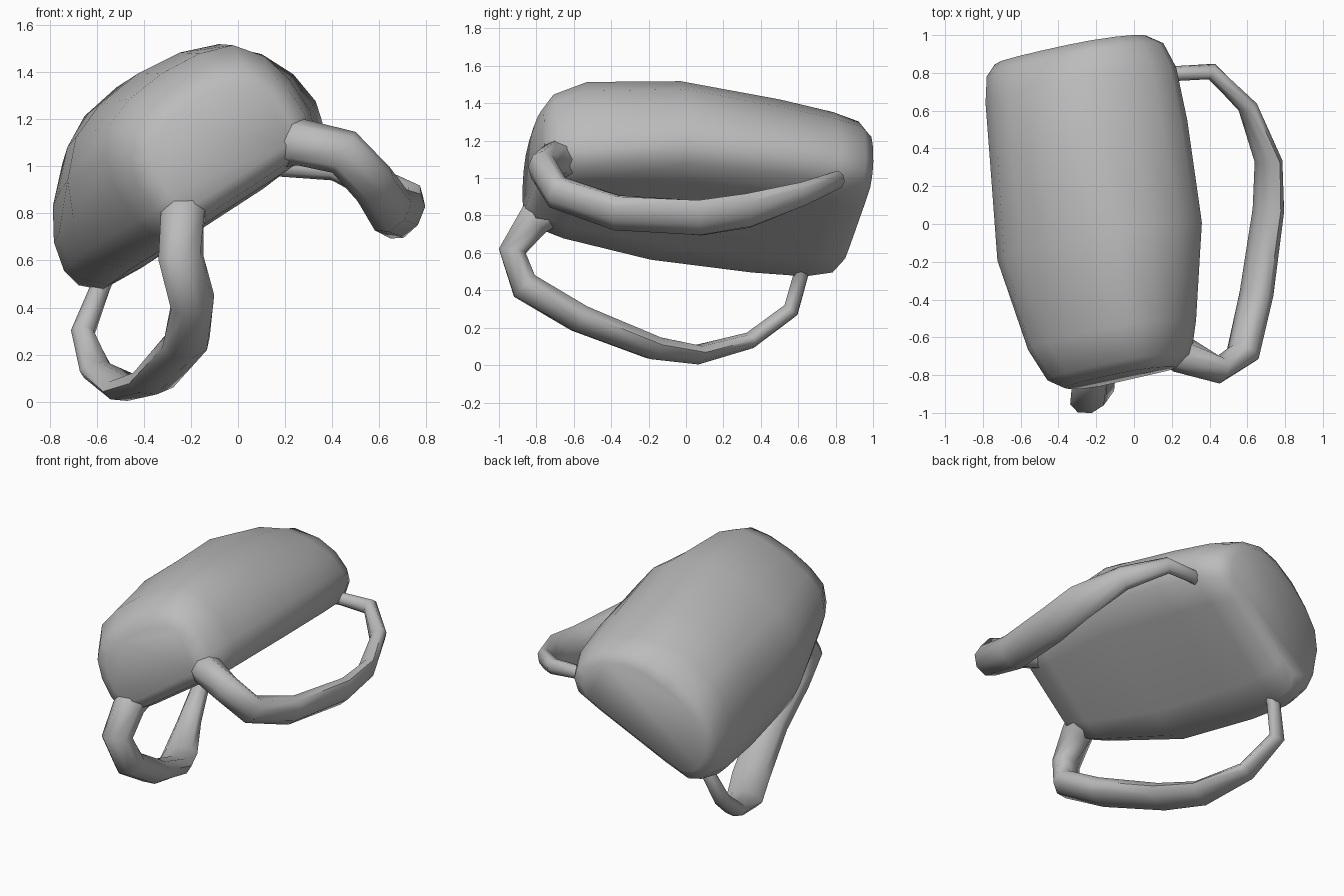
import bpy, bmesh, math
from mathutils import Vector, Matrix

cube = bpy.data.objects.get("Cube")
if cube:
    bpy.data.objects.remove(cube, do_unlink=True)

grey = bpy.data.materials.new("plain_grey")
grey.use_nodes = True
colour = (0.5, 0.5, 0.5, 1)
grey.diffuse_color = colour
grey.node_tree.nodes["Principled BSDF"].inputs["Base Color"].default_value = colour

# Bag frame: local x across, y along the bag, z out of its back panel
roll, yaw = math.radians(33), math.radians(10.9)
u = Vector((math.cos(roll), 0, math.sin(roll)))
v = Vector((-math.sin(roll), 0, math.cos(roll)))
y = Vector((0, 1, 0))
across = u * math.cos(yaw) + y * math.sin(yaw)
along = y * math.cos(yaw) - u * math.sin(yaw)
frame = Matrix((across, along, v)).transposed().to_4x4()
frame.translation = u * 0.378


def loft(name, rings):
    """Skin a list of closed rings and cap both ends."""
    bm = bmesh.new()
    loops = [[bm.verts.new(p) for p in ring] for ring in rings]
    n = len(loops[0])
    for a, b in zip(loops, loops[1:]):
        for i in range(n):
            j = (i + 1) % n
            bm.faces.new((a[i], a[j], b[j], b[i]))
    bm.faces.new(loops[0][::-1])
    bm.faces.new(loops[-1])
    bmesh.ops.recalc_face_normals(bm, faces=bm.faces)
    mesh = bpy.data.meshes.new(name)
    bm.to_mesh(mesh)
    bm.free()
    mesh.materials.append(grey)
    obj = bpy.data.objects.new(name, mesh)
    bpy.context.collection.objects.link(obj)
    obj.matrix_world = frame
    bpy.ops.object.select_all(action='DESELECT')
    obj.select_set(True)
    bpy.context.view_layer.objects.active = obj
    bpy.ops.object.shade_smooth_by_angle(angle=math.radians(65))
    return obj


# Bag body: half profiles (fraction of half width, fraction of depth)
boxy = [(0, 0), (.5, 0), (.80, .01), (.94, .12), (1, .26), (1, .50),
        (.92, .72), (.72, .90), (.40, .975), (0, 1)]
domed = [(0, 0), (.5, 0), (.84, .02), (.97, .13), (1, .26), (.94, .45),
         (.79, .65), (.54, .86), (.31, .96), (0, 1)]


def section(w, hw, lo, hi, dome):
    half = [Vector(a).lerp(Vector(b), dome) for a, b in zip(boxy, domed)]
    ring = [(p.x, p.y) for p in half] + [(-p.x, p.y) for p in half[-2:0:-1]]
    return [Vector((a * hw, w, lo + b * (hi - lo))) for a, b in ring]


# Stations: position along, half width, back panel height, dome height, doming
stations = [(-.83, .31, .80, 1.17, 0), (-.775, .385, .735, 1.26, 0),
            (-.60, .445, .71, 1.345, 0), (-.10, .585, .71, 1.40, .5),
            (.45, .585, .70, 1.40, 1), (.74, .565, .70, 1.345, .9),
            (.88, .515, .715, 1.285, .6), (.935, .44, .77, 1.21, .3)]
loft("bag_body", [section(*s) for s in stations])

# Shoulder strap: path point plus half width and half thickness
path = [((.17, -.60, .86), .10, .095), ((.30, -.765, .785), .10, .10),
        ((.420, -.865, .643), .10, .075), ((.467, -.79, .46), .10, .08),
        ((.528, -.48, .33), .11, .076), ((.65, -.05, .273), .115, .064),
        ((.72, .20, .305), .11, .053), ((.73, .49, .438), .075, .045),
        ((.65, .697, .606), .052, .045), ((.478, .718, .725), .042, .04),
        ((.40, .70, .78), .042, .04)]
points = [Vector(p) for p, _, _ in path]
middle = Vector((.45, 0, .78))
rings = []
for i, (_, wide, thick) in enumerate(path):
    before, after = points[max(i - 1, 0)], points[min(i + 1, len(points) - 1)]
    tangent = (after - before).normalized()
    side = tangent.cross(points[i] - middle).normalized()
    out = side.cross(tangent)
    rings.append([points[i] + side * wide * math.cos(k * math.tau / 8)
                  + out * thick * math.sin(k * math.tau / 8) for k in range(8)])
strap = loft("shoulder_straps", rings)
mirror = strap.modifiers.new("mirror", 'MIRROR')
mirror.use_axis = (True, False, False)
